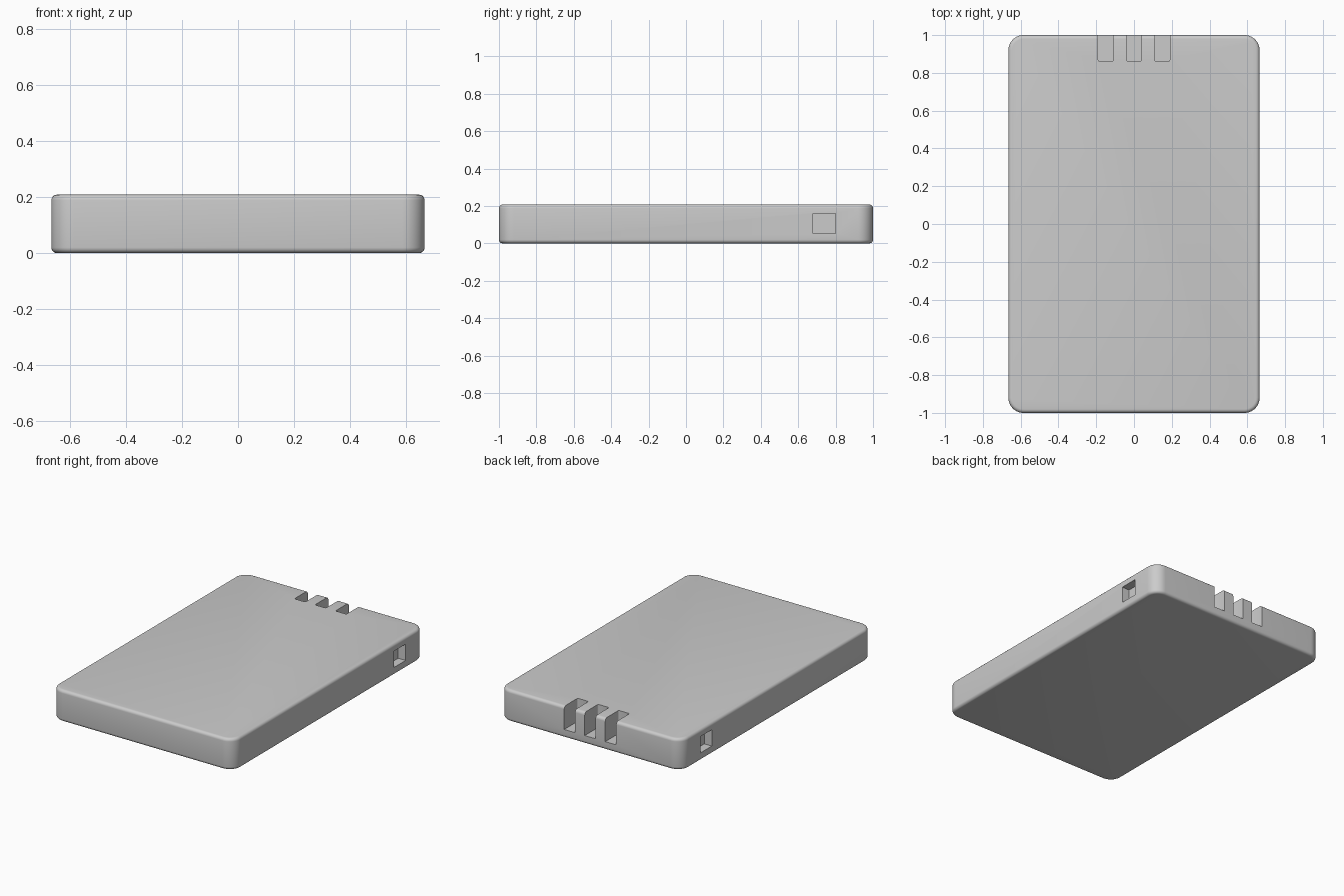
import bpy, bmesh

if "Cube" in bpy.data.objects:
    bpy.data.objects.remove(bpy.data.objects["Cube"])


def box(name, x, y, z):
    """Box from (min, max) ranges."""
    bm = bmesh.new()
    bmesh.ops.create_cube(bm, size=1)
    for v in bm.verts:
        v.co = [r[0] + (c + 0.5) * (r[1] - r[0]) for c, r in zip(v.co, (x, y, z))]
    mesh = bpy.data.meshes.new(name)
    bm.to_mesh(mesh)
    bm.free()
    obj = bpy.data.objects.new(name, mesh)
    bpy.context.collection.objects.link(obj)
    return obj


def round_edges(obj, radius, segments, keep):
    """Round the edges chosen by keep(edge)."""
    bm = bmesh.new()
    bm.from_mesh(obj.data)
    bmesh.ops.bevel(bm, geom=[e for e in bm.edges if keep(e)], offset=radius,
                    segments=segments, profile=0.5, affect='EDGES')
    bm.to_mesh(obj.data)
    bm.free()


def vertical(e):
    return abs(e.verts[0].co.z - e.verts[1].co.z) > 0.01


W, H = 0.665, 0.208

# Slab with rounded corners, then softened top and bottom rims
body = box("case_body", (-W, W), (-1, 1), (0, H))
round_edges(body, 0.08, 10, vertical)
round_edges(body, 0.02, 5, lambda e: not vertical(e))

# Three open slots in the back edge
cutters = []
for x in (-0.15, 0, 0.15):
    slot = box("slot_cutter", (x - 0.04, x + 0.04), (0.86, 1.1), (0.055, 0.3))
    round_edges(slot, 0.01, 3, lambda e: vertical(e) and e.verts[0].co.y < 1)
    cutters.append(slot)

# Shallow square pocket on each long side
for s in (-1, 1):
    xs = sorted((s * (W - 0.055), s * (W + 0.1)))
    cutters.append(box("pocket_cutter", xs, (0.68, 0.80), (0.052, 0.16)))

for c in cutters:
    c.hide_render = True
    c.hide_set(True)
    mod = body.modifiers.new("cut", 'BOOLEAN')
    mod.operation = 'DIFFERENCE'
    mod.solver = 'EXACT'
    mod.object = c

# Bake the cuts and shade smoothly with sharp cut edges
bpy.context.view_layer.objects.active = body
body.select_set(True)
for mod in list(body.modifiers):
    bpy.ops.object.modifier_apply(modifier=mod.name)
for c in cutters:
    bpy.data.objects.remove(c)
bpy.ops.object.shade_smooth_by_angle(angle=0.6)
